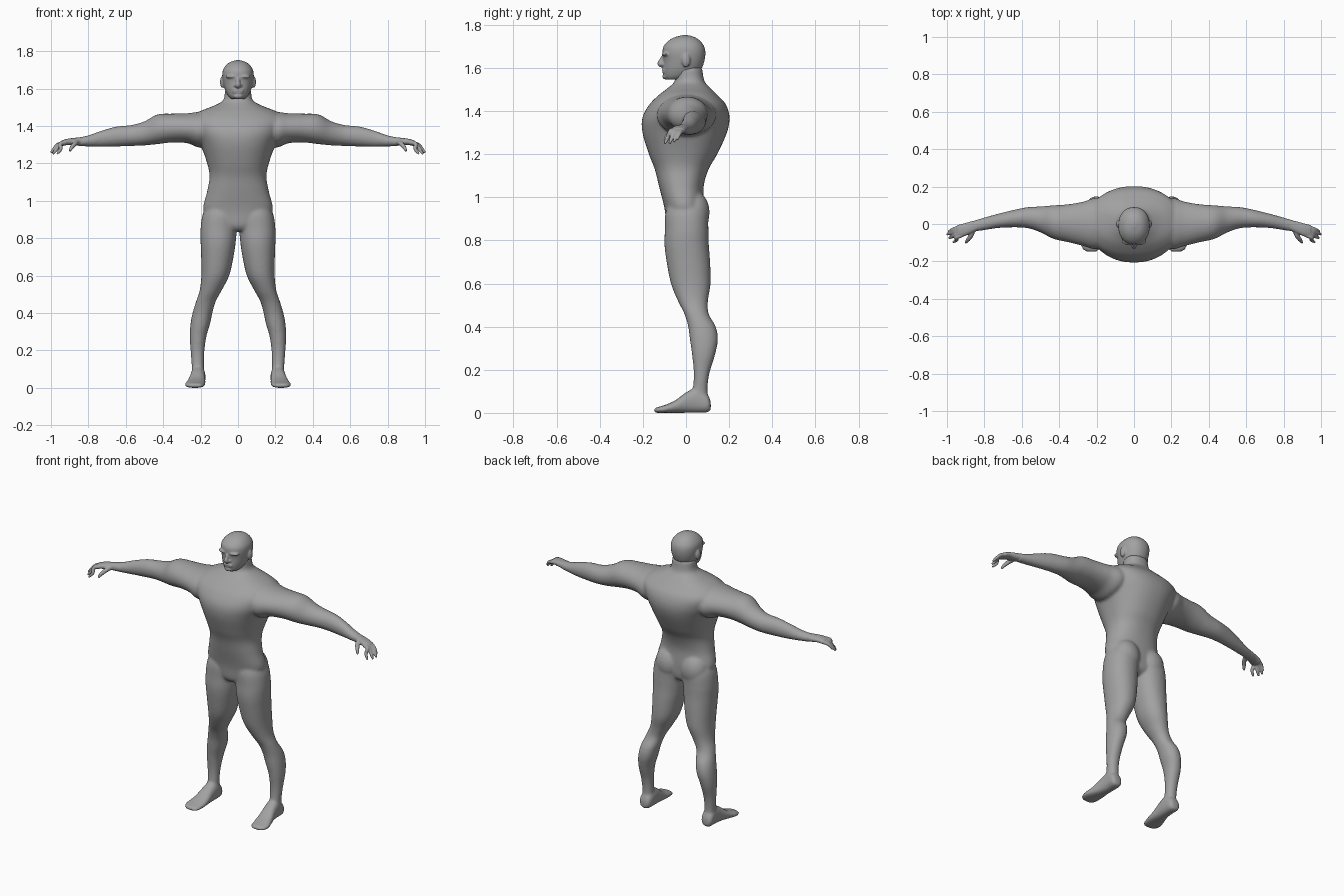
import bpy, bmesh, math
from mathutils import Vector

skin = bpy.data.materials.new("grey skin")
skin.diffuse_color = (0.36, 0.36, 0.36, 1)


def skin_rings(bm, rings):
    """Bridge a list of point rings and cap both ends."""
    loops = [[bm.verts.new(p) for p in ring] for ring in rings]
    n = len(loops[0])
    for a, b in zip(loops, loops[1:]):
        for i in range(n):
            bm.faces.new((a[i], a[(i + 1) % n], b[(i + 1) % n], b[i]))
    bm.faces.new(loops[0])
    bm.faces.new(loops[-1])


def spline(rows, steps=5):
    """Catmull-Rom interpolation of section rows."""
    out = []
    for i in range(len(rows) - 1):
        p = [rows[max(i - 1, 0)], rows[i], rows[i + 1], rows[min(i + 2, len(rows) - 1)]]
        for s in range(steps):
            t = s / steps
            out.append([0.5 * (2 * b + (c - a) * t + (2 * a - 5 * b + 4 * c - d) * t * t
                               + (3 * b - a - 3 * c + d) * t ** 3) for a, b, c, d in zip(*p)])
    return out + [list(rows[-1])]


def loft(bm, axis, rows, power=2.0, n=32):
    """Rows are (position, low a, high a, low b, high b) across the axis."""
    rings = []
    for t, a0, a1, b0, b1 in spline(rows):
        ring = []
        for i in range(n):
            c, s = math.cos(i * math.tau / n), math.sin(i * math.tau / n)
            a = (a0 + a1) / 2 + (a1 - a0) / 2 * math.copysign(abs(c) ** (2 / power), c)
            b = (b0 + b1) / 2 + (b1 - b0) / 2 * math.copysign(abs(s) ** (2 / power), s)
            ring.append({"x": (t, a, b), "y": (a, t, b), "z": (a, b, t)}[axis])
        rings.append(ring)
    skin_rings(bm, rings)


def tube(bm, rows, n=12):
    """Rows are (x, y, z, radius)."""
    rows = spline(rows, 4)
    rings = []
    for i, r in enumerate(rows):
        d = Vector(rows[min(i + 1, len(rows) - 1)][:3]) - Vector(rows[max(i - 1, 0)][:3])
        u = d.cross(Vector((0.1, 1, 0.2))).normalized()
        v = d.cross(u).normalized()
        rings.append([Vector(r[:3]) + r[3] * (u * math.cos(k * math.tau / n) + v * math.sin(k * math.tau / n))
                      for k in range(n)])
    skin_rings(bm, rings)


def ball(bm, centre, radii):
    made = bmesh.ops.create_uvsphere(bm, u_segments=20, v_segments=12, radius=1)["verts"]
    for v in made:
        v.co = Vector(c + r * k for c, r, k in zip(centre, radii, v.co))


def finish(name, bm, voxel, smooth):
    """Mirror, fuse overlapping volumes and soften the joins."""
    bmesh.ops.recalc_face_normals(bm, faces=bm.faces)
    me = bpy.data.meshes.new(name)
    bm.to_mesh(me)
    bm.free()
    me.materials.append(skin)
    ob = bpy.data.objects.new(name, me)
    bpy.context.collection.objects.link(ob)
    mirror = ob.modifiers.new("mirror", "MIRROR")
    mirror.use_mirror_merge = False
    fuse = ob.modifiers.new("fuse", "REMESH")
    fuse.mode, fuse.voxel_size, fuse.use_smooth_shade = "VOXEL", voxel, True
    soft = ob.modifiers.new("soften", "SMOOTH")
    soft.factor, soft.iterations = 0.5, smooth
    for p in me.polygons:
        p.use_smooth = True


# body: torso and neck
bm = bmesh.new()
loft(bm, "z", [(0.84, -.05, .05, -.07, .05), (0.87, -.13, .13, -.09, .08), (0.95, -.185, .185, -.1, .085),
               (1.05, -.165, .165, -.125, .082), (1.13, -.152, .152, -.145, .105), (1.2, -.165, .165, -.172, .145),
               (1.3, -.2, .2, -.202, .19), (1.37, -.235, .235, -.202, .202), (1.43, -.255, .255, -.17, .185),
               (1.475, -.21, .21, -.125, .145), (1.51, -.125, .125, -.08, .11), (1.54, -.078, .078, -.052, .085),
               (1.6, -.07, .07, -.05, .075)], 2.25, 48)
# thigh, knee, calf and ankle
loft(bm, "z", [(1.0, .03, .15, -.07, .07), (0.93, .0, .188, -.095, .1), (0.85, .006, .2, -.098, .104),
               (0.78, .012, .2, -.1, .106), (0.7, .024, .197, -.09, .112), (0.6, .047, .196, -.07, .114),
               (0.52, .088, .205, -.038, .102), (0.46, .12, .225, -.008, .105), (0.4, .137, .243, .01, .138),
               (0.34, .15, .254, .018, .148), (0.27, .17, .258, .028, .135), (0.18, .181, .252, .036, .108),
               (0.1, .182, .247, .03, .1), (0.03, .18, .25, .02, .108)], 2.15)
# buttock
ball(bm, (.088, .035, .93), (.085, .075, .1))
# foot
loft(bm, "y", [(.115, .195, .235, .015, .05), (.1, .178, .25, .002, .085), (.05, .174, .252, 0, .115),
               (0, .175, .258, 0, .095), (-.05, .174, .272, 0, .058), (-.1, .176, .285, 0, .036),
               (-.135, .185, .275, 0, .026), (-.15, .2, .25, .004, .018)], 2.4)
# shoulder, upper arm and forearm
loft(bm, "x", [(.1, -.1, .12, 1.32, 1.46), (.2, -.135, .14, 1.285, 1.475), (.27, -.118, .12, 1.308, 1.468),
               (.35, -.098, .106, 1.312, 1.466), (.43, -.08, .1, 1.303, 1.462), (.5, -.045, .094, 1.296, 1.425),
               (.57, -.022, .09, 1.293, 1.405), (.65, -.018, .074, 1.29, 1.397), (.73, -.022, .054, 1.288, 1.375),
               (.8, -.033, .035, 1.29, 1.35), (.86, -.042, .018, 1.293, 1.338)])
finish("body", bm, 0.008, 6)

# hands: palm, four fingers and a thumb
bm = bmesh.new()
loft(bm, "x", [(.83, -.033, .022, 1.294, 1.342), (.87, -.05, .014, 1.296, 1.337), (.91, -.066, .003, 1.298, 1.332),
               (.945, -.07, -.006, 1.292, 1.322)], 2.3, 24)
for y0, y1, tip, z in [(-.014, -.04, .992, 1.268), (-.03, -.056, 1.0, 1.256),
                       (-.046, -.076, .99, 1.25), (-.06, -.098, .968, 1.25)]:
    tube(bm, [(.92, y0, 1.312, .012), (.95, (y0 * 2 + y1) / 3, 1.305, .011),
              (tip - .02, (y0 + y1 * 2) / 3, z + .026, .01), (tip, y1, z, .006)])
tube(bm, [(.86, -.03, 1.315, .014), (.872, -.062, 1.305, .013), (.888, -.085, 1.287, .011), (.9, -.1, 1.265, .006)])
finish("hands", bm, 0.004, 3)

# head: skull and jaw
bm = bmesh.new()
loft(bm, "z", [(1.545, -.035, .035, -.093, -.01), (1.56, -.052, .052, -.102, .03), (1.59, -.068, .068, -.106, .068),
               (1.63, -.079, .079, -.105, .085), (1.67, -.084, .084, -.109, .09), (1.7, -.08, .08, -.104, .084),
               (1.725, -.064, .064, -.082, .066), (1.742, -.042, .042, -.053, .042), (1.752, -.01, .01, -.015, .01)], 2.2, 40)
# brow, nose, lips, chin and ear
ball(bm, (.033, -.09, 1.664), (.034, .023, .01))
tube(bm, [(0, -.102, 1.66, .008), (0, -.114, 1.635, .011), (0, -.119, 1.618, .014), (0, -.1, 1.608, .009)])
ball(bm, (.013, -.105, 1.616), (.01, .012, .008))
ball(bm, (.01, -.101, 1.59), (.022, .011, .005))
ball(bm, (.01, -.1, 1.58), (.02, .011, .005))
ball(bm, (0, -.094, 1.56), (.026, .016, .014))
ball(bm, (.084, .0, 1.635), (.012, .02, .032))
finish("head", bm, 0.005, 3)
